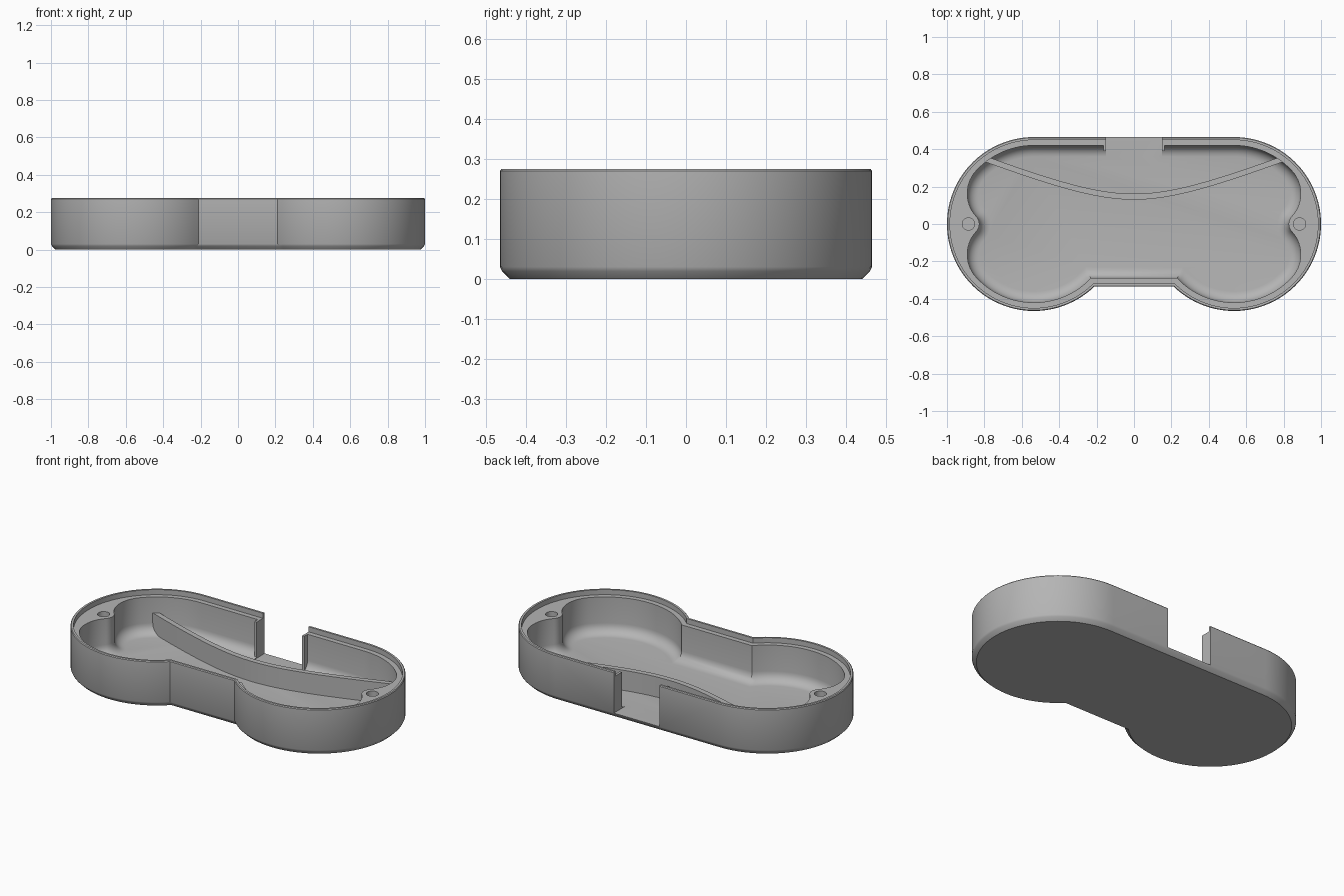
import bpy, bmesh
from math import pi, sin, cos, acos, asin, atan2, sqrt, radians

if "Cube" in bpy.data.objects:
    bpy.data.objects.remove(bpy.data.objects["Cube"], do_unlink=True)

LOBE_X, BOSS_X = 0.535, 0.885
FLOOR, SHELF, TOP = 0.03, 0.245, 0.275
GAP = 0.15

grey = bpy.data.materials.new("plain_grey")
grey.use_nodes = True
grey.diffuse_color = (0.46, 0.46, 0.46, 1)
grey.node_tree.nodes["Principled BSDF"].inputs["Base Color"].default_value = grey.diffuse_color


def arc(cx, cy, r, a, b, n):
    return [(cx + r * cos(a + (b - a) * i / n), cy + r * sin(a + (b - a) * i / n))
            for i in range(n + 1)]


def outline(radius, front, fillet=None, boss=None):
    """Two round lobes with a straight back and a notched front, optionally with screw bosses."""
    start = -pi + asin(front / radius)
    if boss is None:
        half = arc(LOBE_X, 0, radius, start, pi / 2, 56)
    else:
        a, b, c = radius - fillet, fillet + boss, BOSS_X - LOBE_X
        t = acos((a * a + c * c - b * b) / (2 * a * c))
        fx, fy = LOBE_X + a * cos(t), a * sin(t)
        s = atan2(fy, BOSS_X - fx)
        half = (arc(LOBE_X, 0, radius, start, -t, 30)
                + arc(fx, -fy, fillet, -t, s, 14)[1:]
                + arc(BOSS_X, 0, boss, pi + s, pi - s, 12)[1:]
                + arc(fx, fy, fillet, -s, t, 14)[1:]
                + arc(LOBE_X, 0, radius, t, pi / 2, 14)[1:])
    return half + [(-x, y) for x, y in reversed(half)]


def loft(name, layers):
    """Closed solid through stacked outlines, given as (points, height)."""
    bm = bmesh.new()
    rings = [[bm.verts.new((x, y, z)) for x, y in pts] for pts, z in layers]
    for low, high in zip(rings, rings[1:]):
        for i in range(len(low)):
            j = (i + 1) % len(low)
            bm.faces.new((low[i], low[j], high[j], high[i]))
    bm.faces.new(rings[0][::-1])
    bm.faces.new(rings[-1])
    bmesh.ops.recalc_face_normals(bm, faces=bm.faces)
    mesh = bpy.data.meshes.new(name)
    bm.to_mesh(mesh)
    bm.free()
    mesh.materials.append(grey)
    ob = bpy.data.objects.new(name, mesh)
    bpy.context.collection.objects.link(ob)
    return ob


def box(name, x0, x1, y0, y1, z0, z1):
    pts = [(x0, y0), (x1, y0), (x1, y1), (x0, y1)]
    return loft(name, [(pts, z0), (pts, z1)])


def activate(ob):
    bpy.ops.object.select_all(action='DESELECT')
    ob.select_set(True)
    bpy.context.view_layer.objects.active = ob


def cut(ob, cutter):
    cutter.hide_render = True
    mod = ob.modifiers.new("cut", 'BOOLEAN')
    mod.operation, mod.solver, mod.object = 'DIFFERENCE', 'EXACT', cutter
    activate(ob)
    bpy.ops.object.modifier_apply(modifier=mod.name)
    bpy.data.objects.remove(cutter, do_unlink=True)


def shell(d):
    return outline(0.465 - d, 0.335 - d)


def cavity(d):
    return outline(0.42 - d, 0.29 - d, 0.18 - d, 0.058 + d)


# Tray body with a softened bottom edge and a slightly eased rim
tray = loft("tray_shell", [(shell(0.024), 0), (shell(0.005), 0.019), (shell(0), FLOOR),
                           (shell(0), TOP - 0.005), (shell(0.004), TOP)])

# Recessed shelf inside the rim
cut(tray, loft("shelf_cutter", [(shell(0.016), SHELF), (shell(0.016), 0.4)]))

# Main cavity, rounded where the walls meet the floor
r = 0.06
steps = [radians(15 * i) for i in range(7)]
layers = [(cavity(r - r * sin(a)), FLOOR + r - r * cos(a)) for a in steps]
cut(tray, loft("cavity_cutter", layers + [(cavity(0), 0.4)]))

# Opening in the back wall
cut(tray, box("gap_cutter", -GAP, GAP, 0.3, 0.6, FLOOR, 0.4))

# Screw holes in the bosses
for side in (-1, 1):
    hole = arc(side * BOSS_X, 0, 0.033, 0, 2 * pi, 32)[:-1]
    cut(tray, loft("hole_cutter", [(hole, 0.08), (hole, 0.4)]))

# Slim posts flanking the opening
parts = [tray]
for side, label in ((1, "left"), (-1, "right")):
    x0, x1 = sorted((side * GAP, side * (GAP + 0.014)))
    parts.append(box("gap_post_" + label, x0, x1, 0.39, 0.43, FLOOR - 0.01, SHELF))

# Curved partition across the cavity
xs = [-0.8 + 1.6 * i / 48 for i in range(49)]


def rib_y(x, shift):
    return 0.146 + shift + sqrt(0.15 ** 2 + (0.4 * x) ** 2) - 0.15


rib = [(x, rib_y(x, -0.016)) for x in xs] + [(x, rib_y(x, 0.016)) for x in reversed(xs)]
parts.append(loft("curved_partition", [(rib, FLOOR - 0.01), (rib, 0.15)]))

for ob in parts:
    activate(ob)
    bpy.ops.object.shade_smooth_by_angle(angle=radians(30))
